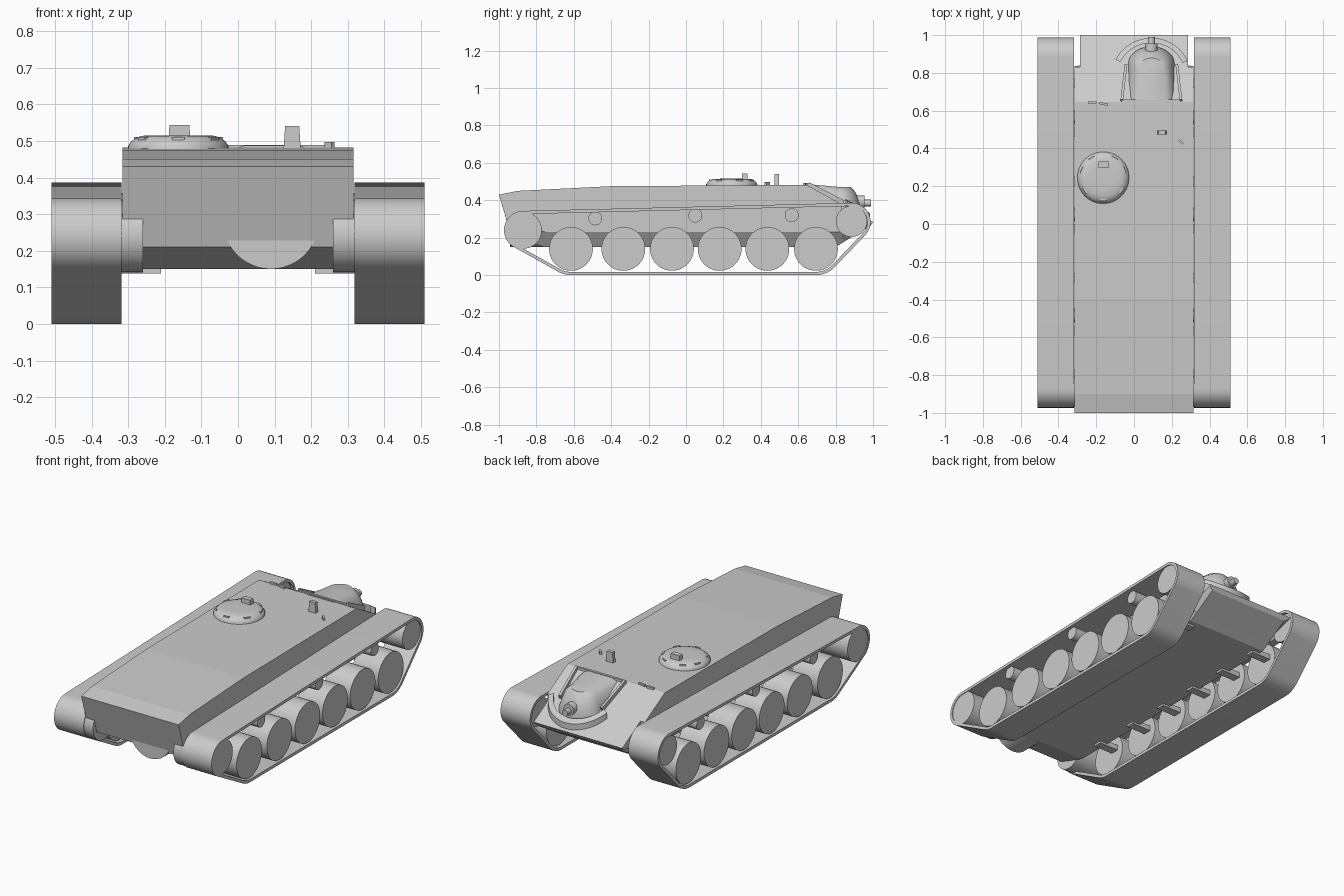
import bpy, bmesh
from math import sin, cos, pi, radians
from mathutils import Vector

if "Cube" in bpy.data.objects:
    bpy.data.objects.remove(bpy.data.objects["Cube"])


def make(name, verts, faces, smooth=None):
    me = bpy.data.meshes.new(name)
    me.from_pydata(verts, [], faces)
    bm = bmesh.new()
    bm.from_mesh(me)
    bmesh.ops.recalc_face_normals(bm, faces=bm.faces)
    bm.to_mesh(me)
    bm.free()
    ob = bpy.data.objects.new(name, me)
    bpy.context.collection.objects.link(ob)
    if smooth:
        bpy.ops.object.select_all(action='DESELECT')
        ob.select_set(True)
        bpy.context.view_layer.objects.active = ob
        bpy.ops.object.shade_smooth_by_angle(angle=radians(smooth))
    return ob


def loft(name, rings, smooth=None, cap=True):
    """Skin a list of equal-length closed rings."""
    n = len(rings[0])
    verts = [p for r in rings for p in r]
    faces = [(k*n+i, k*n+(i+1) % n, (k+1)*n+(i+1) % n, (k+1)*n+i)
             for k in range(len(rings)-1) for i in range(n)]
    if cap:
        faces += [tuple(range(n)), tuple(range(len(verts)-n, len(verts)))]
    return make(name, verts, faces, smooth)


def drum(name, axis, a, b, c, r, n=40):
    """Cylinder along x or y; c holds the other two coordinates."""
    def ring(t):
        pts = [(c[0]+r*cos(2*pi*i/n), c[1]+r*sin(2*pi*i/n)) for i in range(n)]
        return [(t, u, v) if axis == 'x' else (u, t, v) for u, v in pts]
    return loft(name, [ring(a), ring(b)], 30)


def block(name, c, s, rot=0, top=1):
    """Box standing on c, optionally turned about z and tapered upward."""
    rings = []
    for z, k in ((0, 1), (s[2], top)):
        rings.append([(c[0]+x*cos(rot)-y*sin(rot), c[1]+x*sin(rot)+y*cos(rot), c[2]+z)
                      for x, y in ((-s[0]/2*k, -s[1]/2), (s[0]/2*k, -s[1]/2),
                                   (s[0]/2*k, s[1]/2), (-s[0]/2*k, s[1]/2))])
    return loft(name, rings)


def bar(name, p, q, w, h):
    p, q = Vector(p), Vector(q)
    d = (q-p).normalized()
    side = d.cross(Vector((0, 0, 1))).normalized()
    up = side.cross(d)
    return loft(name, [[tuple(c+side*w/2*i+up*h/2*j) for i, j in
                        ((-1, -1), (1, -1), (1, 1), (-1, 1))] for c in (p, q)])


# Hull: stations of top, shoulder and floor points with half widths
stations = [
    ((-1.0, .43), (-.955, .28), (-.935, .21), .315, .26),
    ((-.9, .45), (-.75, .23), (-.76, .15), .315, .26),
    ((-.4, .475), (-.4, .23), (-.4, .15), .315, .26),
    ((.645, .482), (.70, .23), (.80, .15), .315, .26),
    ((.83, .380), (.835, .23), (.845, .178), .315, .26),
    ((.83, .380), (.835, .23), (.845, .178), .287, .26),
    ((1.0, .285), (.995, .275), (.985, .262), .287, .26)]
rings = []
for t, s, f, w, fw in stations:
    half = [(fw, *f), (w, *s), (w, *t)]
    rings.append(half + [(-x, y, z) for x, y, z in reversed(half)])
loft("hull", rings)
drum("rear_belly_bulge", 'y', -.94, -.76, (.09, .281), .131, 48)

# Track belts: outline wrapped around the end wheels and road wheels
road = [-.615, -.335, -.075, .18, .435, .695]
guides = [(-.87, .24, .103), (.885, .284, .102), (road[0], .14, .14), (road[-1], .14, .14)]


def wrap(x, inset, n=120):
    pts = []
    for i in range(n):
        a = 2*pi*(i+.5)/n
        y, z, r = max(guides, key=lambda g: g[0]*cos(a)+g[1]*sin(a)+g[2])
        pts.append((x, y+(r-inset)*cos(a), z+(r-inset)*sin(a)))
    return pts


for s, side in ((1, "right"), (-1, "left")):
    loop = [wrap(s*.318, 0), wrap(s*.51, 0), wrap(s*.51, .017), wrap(s*.318, .017)]
    loft(side+"_track", loop + [loop[0]], 30, cap=False)
    # Running gear
    for i, y in enumerate(road):
        drum(f"{side}_road_wheel_{i}", 'x', s*.335, s*.503, (y, .14), .117)
        block(f"{side}_swing_arm_{i}", (s*.28, y+.05, .138), (.14, .05, .03))
    for i, (y, z) in enumerate(((-.485, .303), (.05, .318), (.565, .320))):
        drum(f"{side}_return_roller_{i}", 'x', s*.30, s*.49, (y, z), .037, 24)
    drum(side+"_drive_wheel", 'x', s*.26, s*.506, (-.87, .24), .099)
    drum(side+"_idler_wheel", 'x', s*.335, s*.503, (.885, .287), .083)

# Commander cupola
cx, cy = -.163, .245
rings = [[(cx+r*cos(2*pi*i/48), cy+r*sin(2*pi*i/48), z) for i in range(48)]
         for r, z in ((.137, .465), (.137, .486), (.130, .497), (.117, .508), (.100, .514), (.06, .515))]
loft("cupola", rings, 35)
block("cupola_sight", (-.16, .315, .505), (.058, .03, .038), top=.95)
for i, deg in enumerate((20, 60, 120, 160, 215, 270, 325)):
    a = radians(deg)
    block(f"cupola_periscope_{i}", (cx+.118*cos(a), cy+.118*sin(a), .495), (.035, .01, .016), a+pi/2)

# Roof fittings and driver periscopes
block("roof_sight", (.148, .485, .47), (.048, .022, .071), top=.8)
block("small_roof_sight", (.25, .435, .47), (.028, .012, .027), radians(-45))
block("driver_periscope_0", (-.22, .643, .47), (.045, .012, .022))
block("driver_periscope_1", (-.162, .636, .47), (.045, .012, .022), radians(-12))

# Gun housing: U-shaped hood flaring downward
gx = .092


def hood(z, hw, yc, depth, zr):
    arc = [(gx+hw*cos(pi*i/20), yc+depth*sin(pi*i/20), z) for i in range(21)]
    return [(gx+hw*1.1, .64, zr)] + arc + [(gx-hw*1.1, .64, zr)]


loft("gun_housing", [hood(.27, .135, .83, .10, .27), hood(.35, .130, .83, .11, .38),
                     hood(.40, .115, .825, .10, .45), hood(.445, .100, .82, .085, .475),
                     hood(.472, .070, .81, .07, .487)], 40)
corner = [(gx+s*.157, .652, .482) for s in (-1, 1)]
lower = [(gx+s*.135, .84, .385) for s in (-1, 1)]
bar("housing_frame_left", corner[0], lower[0], .014, .03)
bar("housing_frame_right", corner[1], lower[1], .014, .03)
bar("housing_frame_rear", corner[0], corner[1], .012, .014)
drum("gun_collar", 'y', .88, .955, (gx, .392), .033, 24)
drum("gun_stub", 'y', .93, .99, (gx, .385), .018, 24)


# Curved guard on the sloping front plate
def slope(y):
    return .482 - .555*(y-.645)


sections = []
for i in range(25):
    a = radians(22 + 134*i/24)
    sec = []
    for r, h in ((.168, -.02), (.195, -.02), (.195, .035), (.168, .04)):
        x, y = gx+r*1.06*cos(a), .79+r*sin(a)
        sec.append((x, y, slope(y)+h))
    sections.append(sec)
loft("front_guard", sections, 30)
